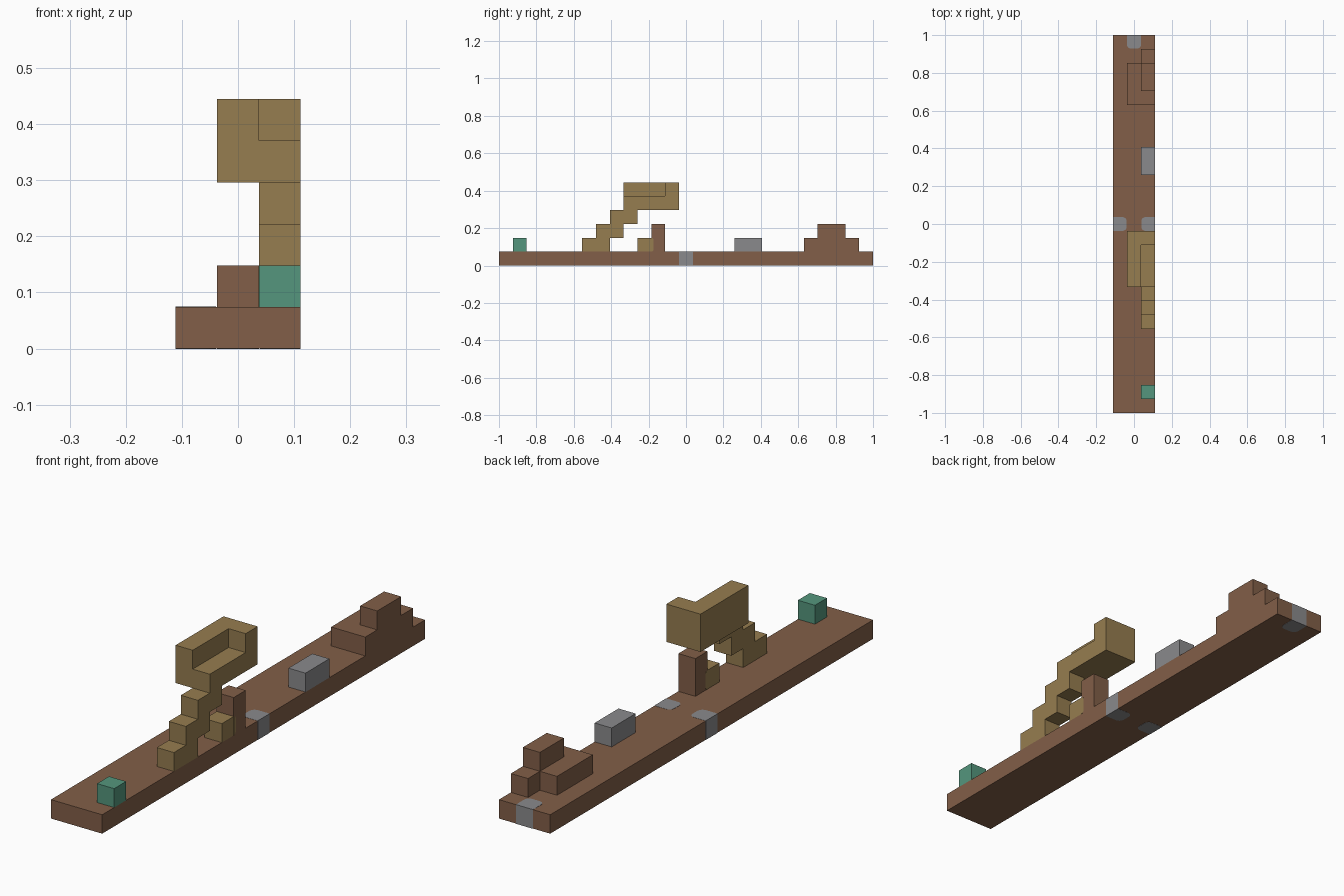
import bpy, bmesh, math
from mathutils import Vector

cube = bpy.data.objects.get("Cube")
if cube:
    bpy.data.objects.remove(cube, do_unlink=True)

U = 2 / 27          # edge length of one block
EPS = 0.0006        # how far painted patches stand proud


def material(name, rgb):
    m = bpy.data.materials.new(name)
    m.use_nodes = True
    m.diffuse_color = (*rgb, 1)
    bsdf = next(n for n in m.node_tree.nodes if n.type == 'BSDF_PRINCIPLED')
    bsdf.inputs["Base Color"].default_value = (*rgb, 1)
    bsdf.inputs["Roughness"].default_value = 0.9
    return m


BROWN = material("earth brown", (0.223, 0.114, 0.065))
TAN = material("wood tan", (0.305, 0.205, 0.080))
TEAL = material("teal green", (0.089, 0.305, 0.205))
GREY = material("stone grey", (0.254, 0.254, 0.262))


def finish(name, bm, mat):
    bmesh.ops.recalc_face_normals(bm, faces=bm.faces)
    mesh = bpy.data.meshes.new(name)
    bm.to_mesh(mesh)
    bm.free()
    mesh.materials.append(mat)
    obj = bpy.data.objects.new(name, mesh)
    bpy.context.collection.objects.link(obj)
    return obj


def place(i, j, k):
    """Block grid coordinates to model space."""
    return Vector((i * U - 1.5 * U, j * U - 1, k * U))


def blocks(name, mat, *boxes):
    """Merge boxes of grid cells (start, size) into one clean outer shell."""
    cells = {(x + a, y + b, z + c)
             for (x, y, z), (w, d, h) in boxes
             for a in range(w) for b in range(d) for c in range(h)}
    bm = bmesh.new()
    for cell in cells:
        for axis in range(3):
            for side in (0, 1):
                step = list(cell)
                step[axis] += 2 * side - 1
                if tuple(step) in cells:
                    continue
                corners = []
                for p, q in ((0, 0), (1, 0), (1, 1), (0, 1)):
                    c = list(cell)
                    c[axis] += side
                    c[(axis + 1) % 3] += p
                    c[(axis + 2) % 3] += q
                    corners.append(bm.verts.new(place(*c)))
                bm.faces.new(corners)
    bmesh.ops.remove_doubles(bm, verts=bm.verts, dist=U / 100)
    bmesh.ops.dissolve_limit(bm, angle_limit=0.01, verts=bm.verts, edges=bm.edges)
    return finish(name, bm, mat)


def patch(name, mat, origin, out, across, through, depth, radius):
    """Block-wide inlay: flat at its outer edge, round-cornered inward."""
    out, across, through = Vector(out), Vector(across), Vector(through)
    half = U / 2
    outline = [(EPS, -half), (EPS, half)]
    for sign in (1, -1):
        for s in range(7):
            a = math.pi / 2 * (s if sign > 0 else 6 - s) / 6
            outline.append((-depth + radius - radius * math.sin(a),
                            sign * (half - radius + radius * math.cos(a))))
    bm = bmesh.new()
    low = origin - through * EPS
    face = bm.faces.new([bm.verts.new(low + out * o + across * c) for o, c in outline])
    new = bmesh.ops.extrude_face_region(bm, geom=[face])["geom"]
    bmesh.ops.translate(bm, vec=through * (U + 2 * EPS),
                        verts=[v for v in new if isinstance(v, bmesh.types.BMVert)])
    return finish(name, bm, mat)


# Long ground slab
blocks("ground_slab", BROWN, ((0, 0, 0), (3, 27, 1)))

# Stepped mound at the back and the post under the canopy
blocks("back_mound", BROWN,
       ((1, 22, 1), (2, 3, 1)), ((2, 25, 1), (1, 1, 1)), ((2, 23, 2), (1, 2, 1)))
blocks("post", BROWN, ((2, 11, 1), (1, 1, 2)))

# Leaning stair with the hollowed canopy on top
blocks("stair_and_canopy", TAN,
       *[((2, 5 + k, k), (1, 2, 1)) for k in (1, 2, 3)],
       ((1, 9, 4), (2, 4, 1)), ((1, 9, 5), (1, 4, 1)), ((2, 12, 5), (1, 1, 1)))

# Small loose blocks
blocks("post_foot", TAN, ((2, 10, 1), (1, 1, 1)))
blocks("front_marker", TEAL, ((2, 1, 1), (1, 1, 1)))
blocks("stone_block", GREY, ((2, 17, 1), (1, 2, 1)))

# Grey inlays through the slab: both sides at the middle, and the back end
for name, at, out, across in (
        ("left_inlay", (3, 13.5, 0), (1, 0, 0), (0, 1, 0)),
        ("right_inlay", (0, 13.5, 0), (-1, 0, 0), (0, 1, 0)),
        ("back_inlay", (1.5, 27, 0), (0, 1, 0), (1, 0, 0))):
    patch(name, GREY, place(*at), out, across, (0, 0, 1), U * 0.97, U * 0.3)

# Tan rounding that runs from the foot onto the post sides
patch("post_foot_rounding", TAN, place(2, 11, 1.5), (0, -1, 0), (0, 0, 1), (1, 0, 0),
      U * 0.17, U * 0.17)
